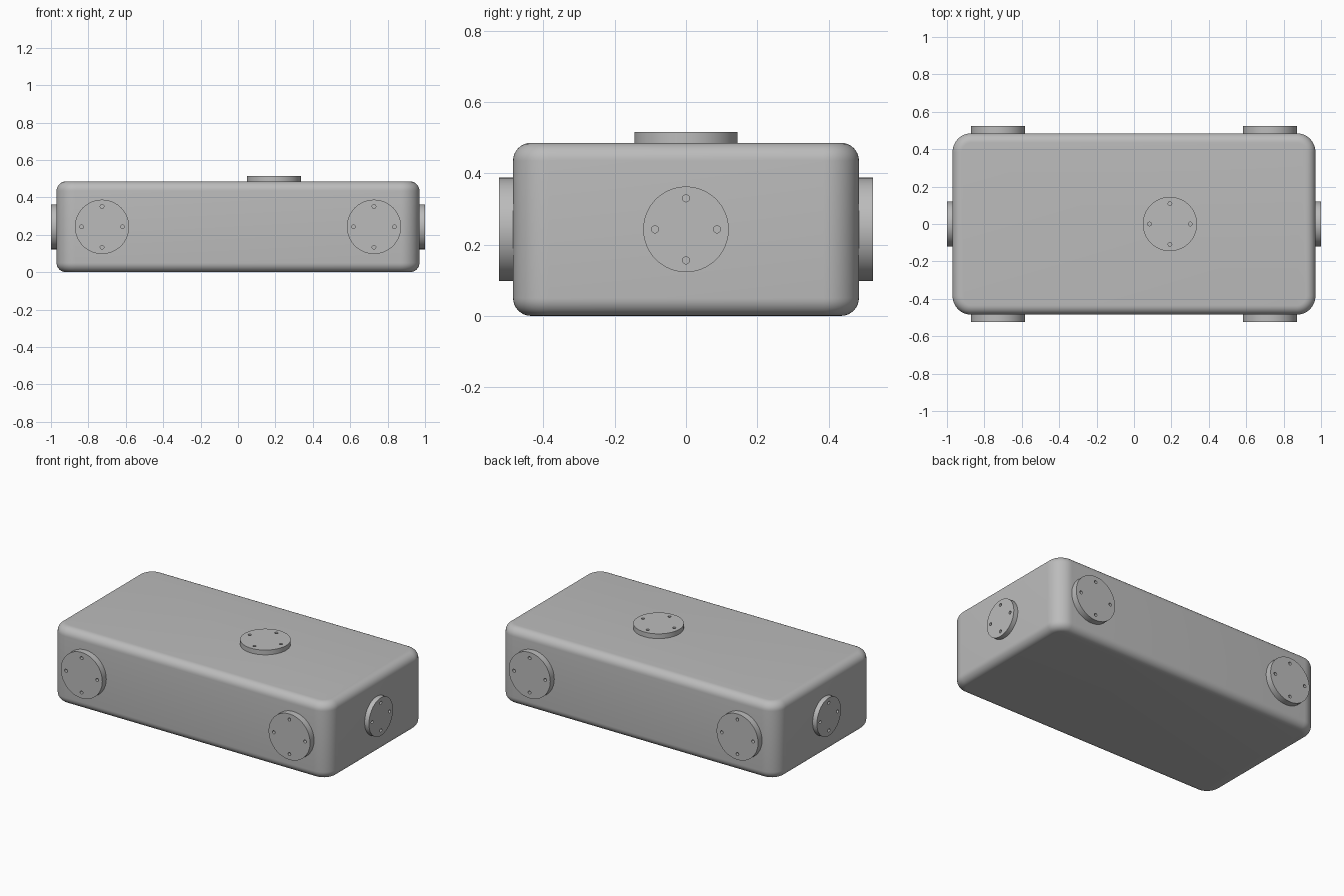
import bpy, bmesh, math
from mathutils import Matrix, Vector

cube = bpy.data.objects.get("Cube")
if cube:
    bpy.data.objects.remove(cube, do_unlink=True)

LENGTH, DEPTH, HEIGHT = 1.94, 0.97, 0.485

grey = bpy.data.materials.new("plain grey")
grey.use_nodes = True
colour = (0.5, 0.5, 0.5, 1)
grey.diffuse_color = colour
grey.node_tree.nodes["Principled BSDF"].inputs["Base Color"].default_value = colour


def finish(bm, name):
    bmesh.ops.recalc_face_normals(bm, faces=bm.faces)
    mesh = bpy.data.meshes.new(name)
    bm.to_mesh(mesh)
    bm.free()
    mesh.materials.append(grey)
    obj = bpy.data.objects.new(name, mesh)
    bpy.context.collection.objects.link(obj)
    bpy.ops.object.select_all(action="DESELECT")
    obj.select_set(True)
    bpy.context.view_layer.objects.active = obj
    bpy.ops.object.shade_smooth_by_angle(angle=math.radians(30))
    return obj


def add_ring(bm, x, y, radius, sides):
    verts = [bm.verts.new((x + radius * math.cos(math.tau * i / sides),
                           y + radius * math.sin(math.tau * i / sides), 0))
             for i in range(sides)]
    return [bm.edges.new((v, verts[i - 1])) for i, v in enumerate(verts)]


def port_cover(name, location, normal, radius, thickness, bolt_circle):
    """Disc with four bolt holes, standing on the body along its normal."""
    bm = bmesh.new()
    edges = add_ring(bm, 0, 0, radius, 64)
    for x, y in ((1, 0), (0, 1), (-1, 0), (0, -1)):
        edges += add_ring(bm, x * bolt_circle, y * bolt_circle, 0.01, 16)
    bmesh.ops.triangle_fill(bm, edges=edges, use_beauty=True, normal=(0, 0, 1))
    extruded = bmesh.ops.extrude_face_region(bm, geom=bm.faces[:], use_keep_orig=True)
    top = [g for g in extruded["geom"] if isinstance(g, bmesh.types.BMVert)]
    bmesh.ops.translate(bm, verts=top, vec=(0, 0, thickness))
    turn = Vector((0, 0, 1)).rotation_difference(Vector(normal)).to_matrix().to_4x4()
    bm.transform(Matrix.Translation(location) @ turn)
    return finish(bm, name)


# Body: generous upright corners, then smaller rounds along top and bottom
bm = bmesh.new()
bmesh.ops.create_cube(bm, size=1)
bm.transform(Matrix.Translation((0, 0, HEIGHT / 2)) @ Matrix.Diagonal((LENGTH, DEPTH, HEIGHT, 1)))
upright = [e for e in bm.edges if abs(e.verts[0].co.z - e.verts[1].co.z) > 0.1]
bmesh.ops.bevel(bm, geom=upright, offset=0.1, segments=12, profile=0.5, affect="EDGES")
rims = [e for e in bm.edges if abs(e.verts[0].co.z - e.verts[1].co.z) < 0.01]
bmesh.ops.bevel(bm, geom=rims, offset=0.05, segments=8, profile=0.5, affect="EDGES")
finish(bm, "body")

# Covers on the four sides and the top
mid = HEIGHT / 2
for side, sx in (("left", 1), ("right", -1)):
    port_cover(side + "_end_cover", (sx * LENGTH / 2, 0, mid), (sx, 0, 0), 0.12, 0.03, 0.087)
    for face, sy in (("front", -1), ("back", 1)):
        port_cover(f"{face}_{side}_cover", (sx * 0.727, sy * DEPTH / 2, mid),
                   (0, sy, 0), 0.145, 0.04, 0.109)
port_cover("top_cover", (0.192, 0, HEIGHT), (0, 0, 1), 0.145, 0.03, 0.109)
